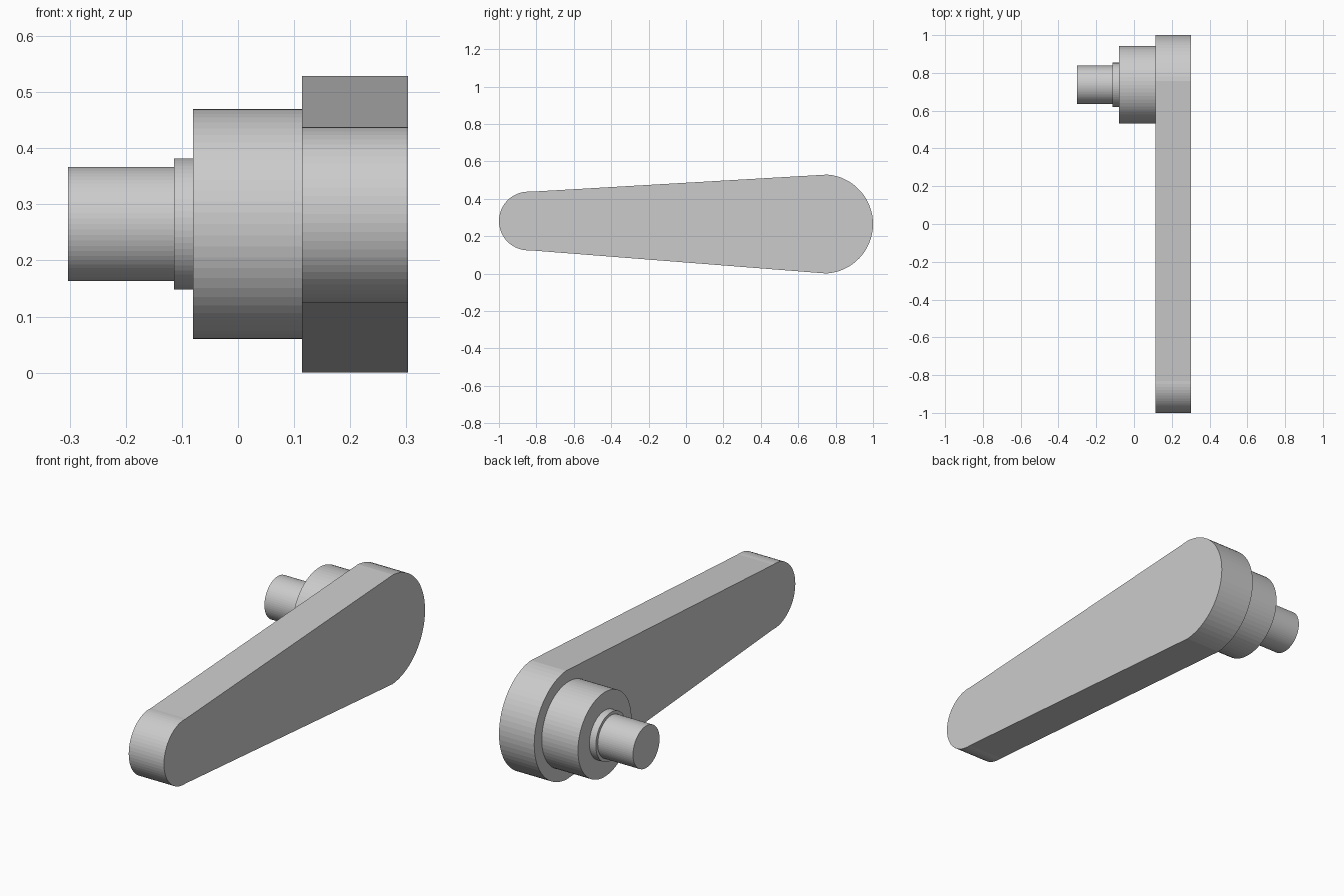
import bpy
import bmesh
from math import pi, sin, cos, atan2, acos, hypot

if "Cube" in bpy.data.objects:
    bpy.data.objects.remove(bpy.data.objects["Cube"], do_unlink=True)

grey = bpy.data.materials.new("plain_grey")
grey.use_nodes = True
GREY = (0.6, 0.6, 0.6, 1)
grey.diffuse_color = GREY
grey.node_tree.nodes["Principled BSDF"].inputs["Base Color"].default_value = GREY


def arc(centre, radius, start, end, steps):
    """Points on an arc in the YZ plane."""
    angles = [start + (end - start) * i / steps for i in range(steps + 1)]
    return [(centre[0] + radius * cos(a), centre[1] + radius * sin(a)) for a in angles]


def extrude_x(name, outline, x0, x1):
    """Solid made by sweeping a YZ outline from x0 to x1."""
    bm = bmesh.new()
    face = bm.faces.new([bm.verts.new((x0, y, z)) for y, z in outline])
    swept = bmesh.ops.extrude_face_region(bm, geom=[face], use_keep_orig=True)
    verts = [g for g in swept["geom"] if isinstance(g, bmesh.types.BMVert)]
    bmesh.ops.translate(bm, verts=verts, vec=(x1 - x0, 0, 0))
    bmesh.ops.recalc_face_normals(bm, faces=bm.faces)
    mesh = bpy.data.meshes.new(name)
    bm.to_mesh(mesh)
    bm.free()
    mesh.materials.append(grey)
    obj = bpy.data.objects.new(name, mesh)
    bpy.context.collection.objects.link(obj)
    return obj


# Tapered arm: two round ends joined by their common tangents
hub, hub_r = (0.735, 0.265), 0.265
tip, tip_r = (-0.843, 0.281), 0.157
dy, dz = hub[0] - tip[0], hub[1] - tip[1]
axis = atan2(dz, dy)
spread = acos((hub_r - tip_r) / hypot(dy, dz))
outline = arc(hub, hub_r, axis - spread, axis + spread, 32)
outline += arc(tip, tip_r, axis + spread, axis + 2 * pi - spread, 32)
extrude_x("tapered_arm", outline, 0.114, 0.303)

# Stepped shaft on the inner side of the hub
for name, radius, x0, x1 in (
    ("shaft_boss", 0.205, -0.08, 0.114),
    ("shaft_collar", 0.117, -0.114, -0.08),
    ("shaft_pin", 0.102, -0.303, -0.114),
):
    circle = arc((0.737, 0.265), radius, 0, 2 * pi, 64)[:-1]
    extrude_x(name, circle, x0, x1)
